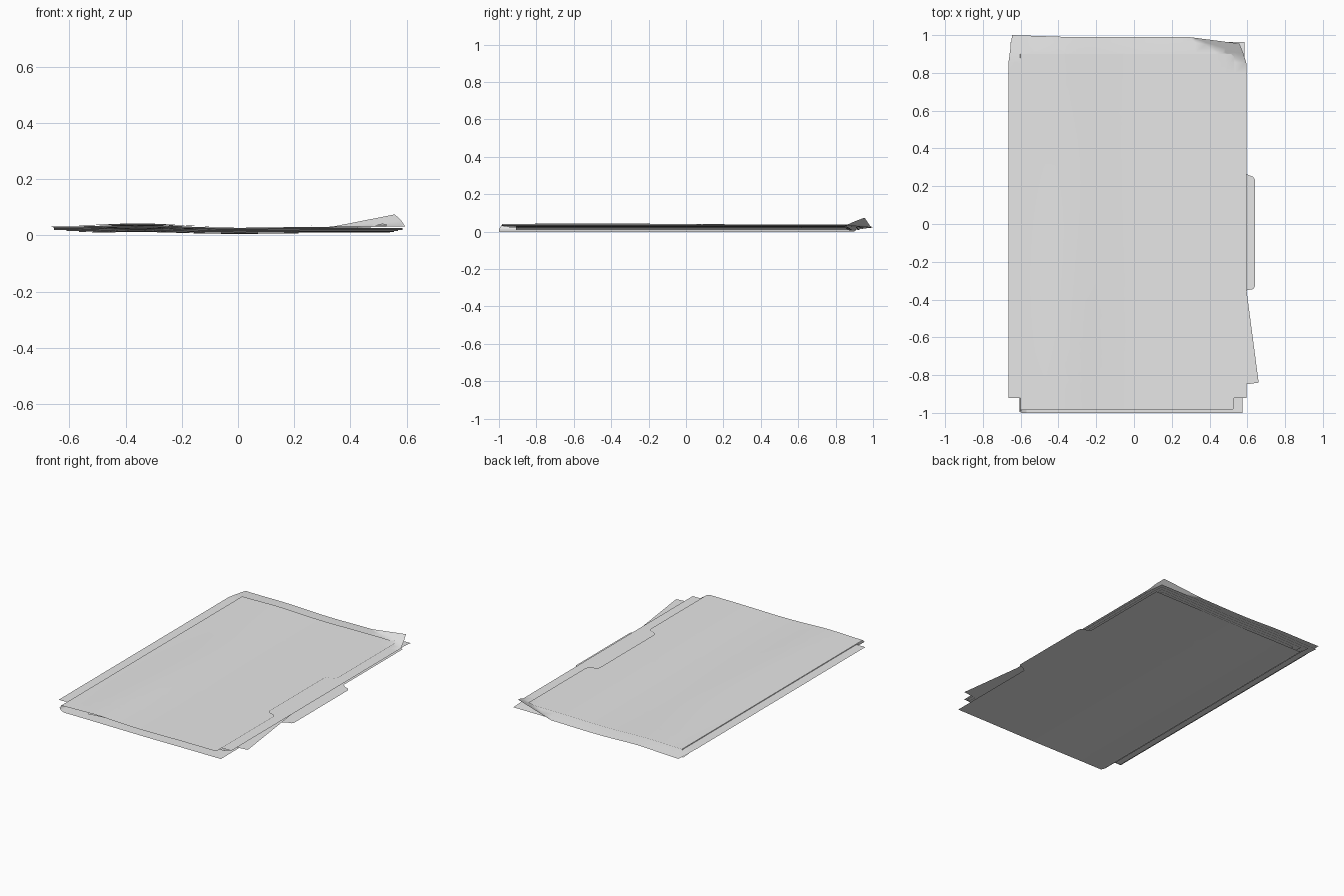
import bpy, bmesh, math
from mathutils import Vector, Matrix

cube = bpy.data.objects.get("Cube")
if cube:
    bpy.data.objects.remove(cube, do_unlink=True)

grey = bpy.data.materials.new("paper_grey")
grey.use_nodes = True
colour = (0.8, 0.8, 0.8, 1)
grey.diffuse_color = colour
grey.node_tree.nodes["Principled BSDF"].inputs["Base Color"].default_value = colour


def finish(name, bm):
    """Turn a bmesh into a smooth shaded object."""
    mesh = bpy.data.meshes.new(name)
    bm.to_mesh(mesh)
    bm.free()
    mesh.materials.append(grey)
    for poly in mesh.polygons:
        poly.use_smooth = True
    obj = bpy.data.objects.new(name, mesh)
    bpy.context.collection.objects.link(obj)
    return obj


def sheet(name, outline, height):
    """Flat outline, cut into strips and bent by a height rule."""
    bm = bmesh.new()
    face = bm.faces.new([bm.verts.new((x, y, 0)) for x, y in outline])
    face.normal_update()
    if face.normal.z < 0:
        face.normal_flip()
    bmesh.ops.triangulate(bm, faces=bm.faces[:])
    for axis in (Vector((1, 0, 0)), Vector((0, 1, 0))):
        for i in range(-19, 20):
            geom = bm.verts[:] + bm.edges[:] + bm.faces[:]
            bmesh.ops.bisect_plane(bm, geom=geom, plane_co=axis * (i * 0.053 + 0.007),
                                   plane_no=axis, dist=1e-5)
    for v in bm.verts:
        v.co.z = height(v.co.x, v.co.y)
    return finish(name, bm)


def wave(x, y):
    """Gentle buckle of the paper: a ridge on one side, a dip in the middle."""
    ridge = math.exp(-((x + 0.35) / 0.15) ** 2) * (0.7 + 0.3 * math.cos(3 * (y + 0.5)))
    dip = math.exp(-(x / 0.2) ** 2)
    return 0.008 * ridge - 0.004 * dip


def curl(x, y):
    """Lifted back corner of the top page."""
    d = (x - 0.29) * 0.14 + (y - 0.99) * 0.305
    return 0.05 * max(0, d) / 0.0271


def droop(y):
    return -0.08 * max(0, y - 0.88)


# Back cover with its index tab
sheet("back_cover",
      [(-0.57, -1), (0.575, -1), (0.575, -0.37), (0.6, -0.35), (0.63, -0.345),
       (0.64, -0.33), (0.64, 0.235), (0.63, 0.25), (0.6, 0.262), (0.575, 0.28),
       (0.575, 0.9), (-0.57, 0.9)],
      lambda x, y: 0.002 * min(1, abs(x) / 0.4))

# Folded spine joining the covers
bm = bmesh.new()
profile = [(-0.57, -1, 0.002), (-0.59, -1, 0.01), (-0.607, -0.995, 0.022), (-0.6, -0.985, 0.035)]
rows = [(bm.verts.new(p), bm.verts.new((p[0], 0.9, p[2]))) for p in profile]
for a, b in zip(rows, rows[1:]):
    bm.faces.new((a[0], a[1], b[1], b[0]))
finish("spine", bm)

# Crooked loose page
turn = Matrix.Rotation(math.radians(7.5), 2)
corner = Vector((0.66, -0.84))
sheet("crooked_page",
      [tuple(corner + turn @ Vector(p)) for p in ((-1.08, 0), (0, 0), (0, 1.5), (-1.08, 1.5))],
      lambda x, y: 0.024 + 0.8 * wave(x, y))

# Stack of straight pages
for i in range(4):
    left, right, back = -0.52 - 0.045 * i, 0.54 + 0.015 * i, 0.91 + 0.018 * i
    sheet(f"page_{i + 1}",
          [(left, -0.91), (right, -0.91), (right, back), (left, back)],
          lambda x, y, i=i: 0.011 + 0.005 * i + 0.8 * wave(x, y) + droop(y))

# Top page with the curled corner
sheet("top_page",
      [(-0.665, -0.92), (0.595, -0.92), (0.595, 0.85), (0.58, 0.9), (0.558, 0.955),
       (0.29, 0.99), (-0.35, 0.99), (-0.645, 1), (-0.665, 0.85)],
      lambda x, y: 0.031 + wave(x, y) + curl(x, y) + droop(y))

# Front cover with the notch that shows the tab
sheet("front_cover",
      [(-0.6, -0.985), (0.52, -0.985), (0.53, -0.975), (0.53, -0.385), (0.515, -0.365),
       (0.475, -0.35), (0.465, -0.335), (0.465, 0.235), (0.475, 0.25), (0.515, 0.265),
       (0.53, 0.285), (0.53, 0.885), (0.515, 0.9), (-0.6, 0.9)],
      lambda x, y: 0.035 + wave(x, y) + curl(x, y))
